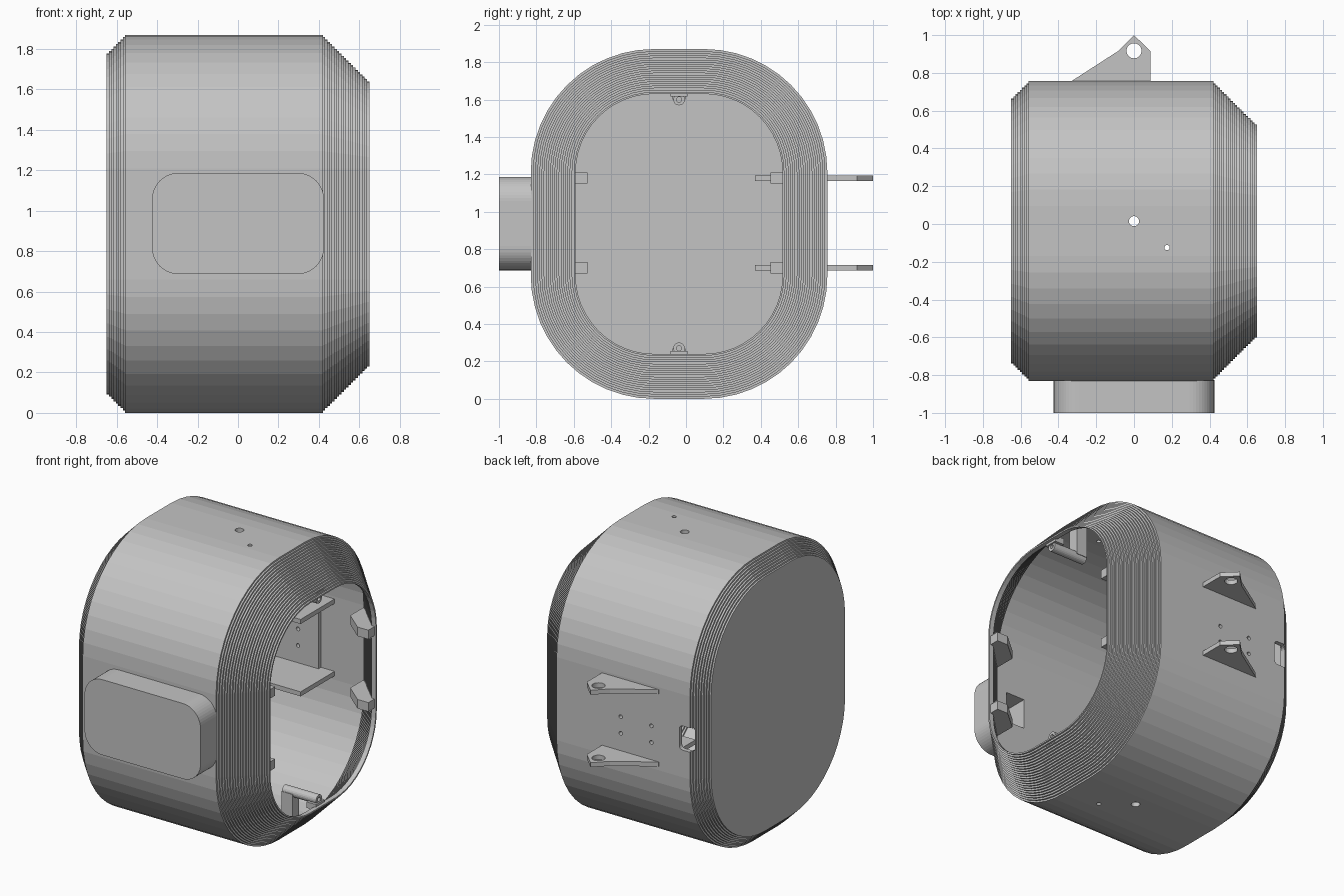
import bpy, bmesh
from math import sin, cos, pi
from mathutils import Vector

if "Cube" in bpy.data.objects:
    bpy.data.objects.remove(bpy.data.objects["Cube"])

grey = bpy.data.materials.new("plain_grey")
grey.use_nodes = True
grey.diffuse_color = (0.55, 0.55, 0.55, 1)
grey.node_tree.nodes["Principled BSDF"].inputs["Base Color"].default_value = grey.diffuse_color

CY, CZ = -0.037, 0.935          # centre line of the housing
WALL = 0.03
STEP = 0.0115


def finish(bm, name):
    bmesh.ops.recalc_face_normals(bm, faces=bm.faces)
    mesh = bpy.data.meshes.new(name)
    bm.to_mesh(mesh)
    bm.free()
    mesh.materials.append(grey)
    obj = bpy.data.objects.new(name, mesh)
    bpy.context.collection.objects.link(obj)
    return obj


def rounded(cu, cv, hu, hv, r, seg=12):
    """Outline of a rounded rectangle."""
    pts = []
    for k, (su, sv) in enumerate([(1, 1), (-1, 1), (-1, -1), (1, -1)]):
        for i in range(seg + 1):
            a = (k + i / seg) * pi / 2
            pts.append((cu + su * (hu - r) + r * cos(a), cv + sv * (hv - r) + r * sin(a)))
    return pts


def circle(cu, cv, r, n=20):
    return [(cu + r * cos(2 * pi * i / n), cv + r * sin(2 * pi * i / n)) for i in range(n)]


def rect(u0, u1, v0, v1):
    return [(u0, v0), (u1, v0), (u1, v1), (u0, v1)]


def prism(name, pts, axis, lo, hi):
    """Extrude an outline along an axis; u and v are the other two axes in order."""
    bm = bmesh.new()
    loops = []
    for w in (lo, hi):
        loop = []
        for p in pts:
            co = list(p)
            co.insert("xyz".index(axis), w)
            loop.append(bm.verts.new(Vector(co)))
        bm.faces.new(loop)
        loops.append(loop)
    for i in range(len(pts)):
        j = (i + 1) % len(pts)
        bm.faces.new((loops[0][i], loops[0][j], loops[1][j], loops[1][i]))
    return finish(bm, name)


def cut(obj, cutters):
    """Subtract each cutter, then discard it."""
    for c in cutters:
        c.hide_render = True
        mod = obj.modifiers.new("cut", "BOOLEAN")
        mod.operation, mod.solver, mod.object = "DIFFERENCE", "EXACT", c
        bpy.context.view_layer.objects.active = obj
        bpy.ops.object.modifier_apply(modifier=mod.name)
        bpy.data.objects.remove(c)


# Stepped profile of the shell: (x, inset) from closed end to open end
outer = []
for i in range(8):
    x = -0.65 + i * STEP
    outer += [(x, (8 - i) * STEP), (x + STEP, (8 - i) * STEP)]
outer.append((-0.65 + 8 * STEP, 0))
for i in range(20):
    x = 0.65 - (20 - i) * STEP
    outer += [(x, i * STEP), (x, (i + 1) * STEP)]
outer.append((0.65, 20 * STEP))
inner = [(x, min(d + WALL, 0.24)) for x, d in outer if x > -0.65 + WALL]

# Housing: outside rings, then inside rings back to the closed end
bm = bmesh.new()
rings = []
for x, d in outer + inner[::-1]:
    outline = rounded(CY, CZ, 0.793 - d, 0.935 - d, 0.66 - d)
    rings.append([bm.verts.new((x, y, z)) for y, z in outline])
for a, b in zip(rings, rings[1:]):
    for i in range(len(a)):
        j = (i + 1) % len(a)
        bm.faces.new((a[i], a[j], b[j], b[i]))
bm.faces.new(rings[0])
bm.faces.new(rings[-1])
bmesh.ops.remove_doubles(bm, verts=bm.verts, dist=0.0001)
housing = finish(bm, "housing")

# Holes through the top and bottom, screw holes and cable window in the back
screws = [(x, z) for x in (-0.05, -0.275) for z in (0.83, 0.94)]
cutters = [prism("cutter", circle(0, 0.015, 0.027), "z", -0.1, 2),
           prism("cutter", circle(0.175, -0.125, 0.014), "z", -0.1, 2),
           prism("cutter", rounded(-0.53, 0.92, 0.05, 0.08, 0.025, 4), "y", 0.5, 0.9),
           prism("cutter", rect(0.2, 0.34, 0.82, 1.02), "y", -0.9, -0.6)]
cutters += [prism("cutter", circle(x, z, 0.013, 12), "y", 0.6, 0.9) for x, z in screws]
cut(housing, cutters)

# Front block with a pocket opening into the housing
block = prism("front_block", rounded(0, 0.937, 0.425, 0.25, 0.13), "y", -1, -0.825)
cut(block, [prism("cutter", rect(0.2, 0.34, 0.82, 1.02), "y", -0.95, -0.7)])

# Mounting plate on the inside of the back wall
plate = prism("inner_plate", rect(-0.33, 0.1, 0.7, 1.16), "y", 0.7, 0.73)
cut(plate, [prism("cutter", circle(x, z, 0.013, 12), "y", 0.6, 0.9) for x, z in screws])

for label, z in (("lower", 0.7), ("upper", 1.18)):
    # Bracket lug outside and its shelf inside
    lug = prism(label + "_lug", [(-0.33, 0.74), (-0.33, 0.757), (-0.085, 0.915), (0, 1),
                                 (0.087, 0.915), (0.087, 0.74)], "z", z - 0.015, z + 0.015)
    cut(lug, [prism("cutter", circle(0, 0.917, 0.04), "z", z - 0.1, z + 0.1)])
    prism(label + "_shelf", rect(-0.33, 0.2, 0.37, 0.735), "z", z - 0.015, z + 0.015)
    # Wedge clips at the rim, front and back
    for side, s in (("front", -1), ("back", 1)):
        wedge = [(0.43, 0.74), (0.64, 0.56), (0.64, 0.49), (0.56, 0.49), (0.43, 0.6)]
        prism(label + "_" + side + "_clip", [(x, CY + s * (y - 0.001)) for x, y in wedge],
              "z", z - 0.03, z + 0.03)

# Screw posts at top and bottom of the opening, each on a web
for label, s in (("lower", -1), ("upper", 1)):
    z = CZ + s * 0.665
    post = prism(label + "_post", circle(CY, z, 0.031), "x", 0.37, 0.62)
    cut(post, [prism("cutter", circle(CY, z, 0.014, 12), "x", 0.45, 0.7)])
    z0, z1 = sorted((z, CZ + s * 0.885))
    prism(label + "_post_web", rect(CY - 0.035, CY + 0.035, z0, z1), "x", 0.37, 0.45)
    z0, z1 = sorted((CZ + s * 0.68, CZ + s * 0.72))
    prism(label + "_post_foot", rect(CY - 0.045, CY + 0.045, z0, z1), "x", 0.56, 0.63)
